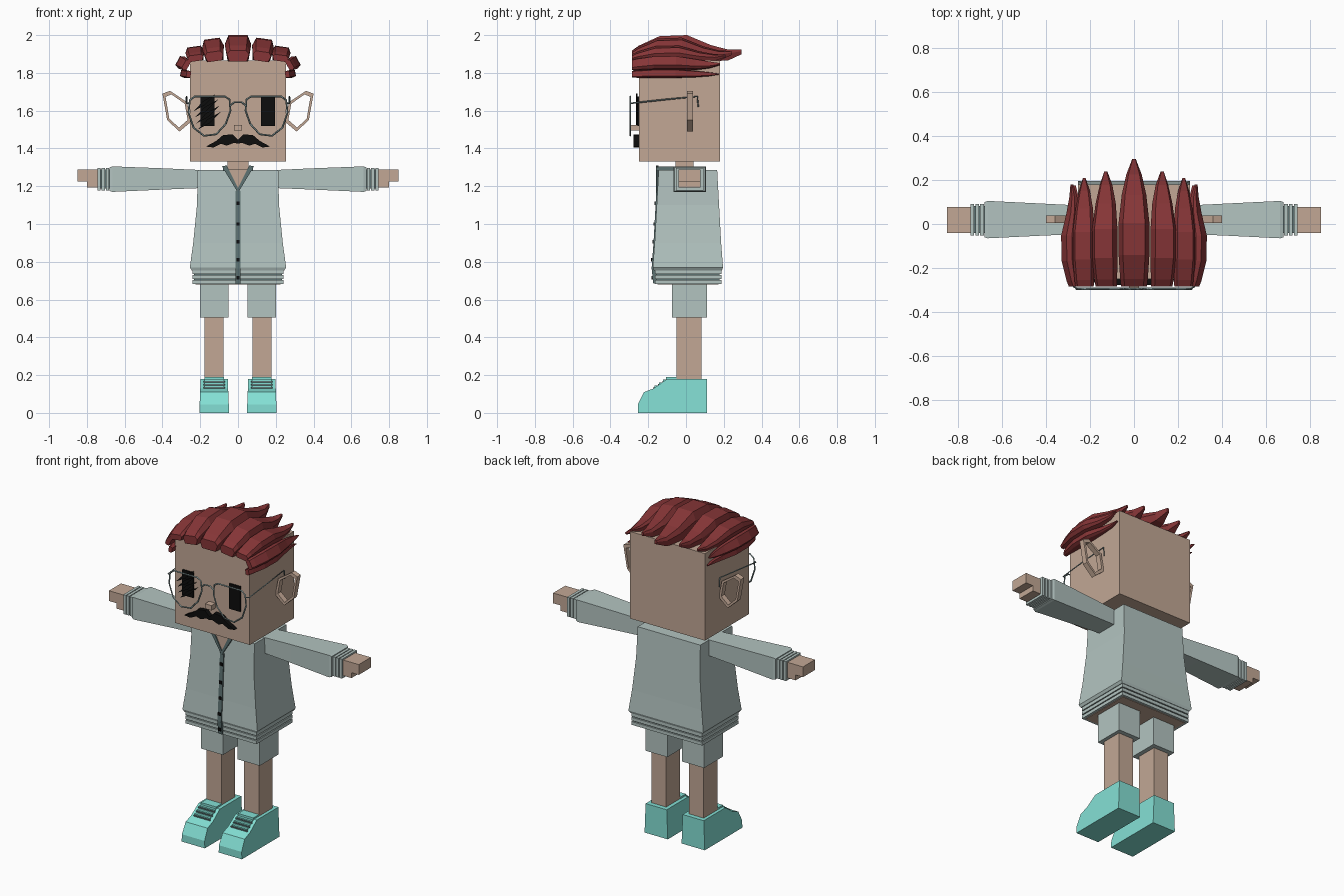
import bpy, bmesh
from math import radians, sin, cos

cube = bpy.data.objects.get("Cube")
if cube:
    bpy.data.objects.remove(cube, do_unlink=True)


def material(name, r, g, b):
    m = bpy.data.materials.new(name)
    m.use_nodes = True
    m.diffuse_color = (r, g, b, 1)
    bsdf = m.node_tree.nodes["Principled BSDF"]
    bsdf.inputs["Base Color"].default_value = (r, g, b, 1)
    bsdf.inputs["Roughness"].default_value = 0.8
    return m


SKIN = material("warm_skin", .54, .39, .30)
SHIRT = material("grey_green_cloth", .45, .55, .53)
TRIM = material("dark_trim", .11, .17, .17)
WIRE = material("glasses_metal", .22, .30, .30)
SHOE = material("turquoise", .23, .74, .66)
HAIR = material("dark_red_hair", .24, .036, .038)
BLACK = material("black", .004, .004, .004)


def loft(name, rings, mat, closed=False):
    """Skin a row of equal-length point rings, capped unless closed."""
    bm = bmesh.new()
    vs = [[bm.verts.new(p) for p in ring] for ring in rings]
    n = len(vs[0])
    pairs = list(zip(vs, vs[1:])) + ([(vs[-1], vs[0])] if closed else [])
    for a, b in pairs:
        for i in range(n):
            j = (i + 1) % n
            bm.faces.new((a[i], a[j], b[j], b[i]))
    if not closed:
        bm.faces.new(vs[0][::-1])
        bm.faces.new(vs[-1])
    bmesh.ops.recalc_face_normals(bm, faces=bm.faces)
    me = bpy.data.meshes.new(name)
    bm.to_mesh(me)
    bm.free()
    me.materials.append(mat)
    ob = bpy.data.objects.new(name, me)
    bpy.context.collection.objects.link(ob)
    return ob


def rect_z(x0, x1, y0, y1, z):
    return [(x0, y0, z), (x1, y0, z), (x1, y1, z), (x0, y1, z)]


def rect_x(x, y0, y1, z0, z1):
    return [(x, y0, z0), (x, y1, z0), (x, y1, z1), (x, y0, z1)]


def box(name, x, y, z, mat):
    return loft(name, [rect_z(*x, *y, h) for h in z], mat)


def plate(name, pts, y0, y1, mat):
    """Front-facing outline in x and z, given depth along y."""
    return loft(name, [[(x, y, z) for x, z in pts] for y in (y0, y1)], mat)


def wire(name, pts, mat, radius=.004, cyclic=False):
    cu = bpy.data.curves.new(name, 'CURVE')
    cu.dimensions = '3D'
    cu.bevel_depth = radius
    cu.bevel_resolution = 0
    cu.use_fill_caps = True
    sp = cu.splines.new('POLY')
    sp.points.add(len(pts) - 1)
    for p, co in zip(sp.points, pts):
        p.co = (*co, 1)
    sp.use_cyclic_u = cyclic
    cu.materials.append(mat)
    ob = bpy.data.objects.new(name, cu)
    bpy.context.collection.objects.link(ob)


def mirror_pts(pts, s):
    return [(s * x, z) for x, z in pts]


# Head, neck and nose
box("head", (-.255, .255), (-.25, .18), (1.33, 1.865), SKIN)
box("neck", (-.055, .055), (-.055, .04), (1.2, 1.34), SKIN)
box("nose", (-.022, .022), (-.29, -.25), (1.495, 1.525), SKIN)

# Moustache
half = [(0, 1.445), (.03, 1.475), (.08, 1.47), (.115, 1.44), (.17, 1.41),
        (.13, 1.405), (.09, 1.425), (.06, 1.415), (.02, 1.43), (0, 1.425)]
for s, side in ((1, "left"), (-1, "right")):
    plate("moustache_" + side, mirror_pts(half, s), -.278, -.25, BLACK)

# Eyes, with slanted lashes over the right one
for x, side in ((.158, "left"), (-.162, "right")):
    box("eye_" + side, (x - .037, x + .037), (-.258, -.25), (1.52, 1.675), BLACK)
for i in range(4):
    x, z = -.235 + .008 * i, 1.605 - .032 * i
    plate("lash_%d" % i, [(x, z - .008), (x + .06, z + .025), (x + .12, z + .085),
                          (x + .05, z + .045)], -.266, -.258, BLACK)

# Hair: arched locks swept back, with stations of (along, width, bottom, top)
STATIONS = [(0, .84, 0, .42), (.06, .9, 0, .6), (.25, 1, 0, .96), (.5, 1, 0, 1),
            (.72, .8, 0, .62), (.88, .5, .05, .45), (1, .12, .28, .45)]


def lock(name, x, z, half_w, height, tip, roll, s=1):
    a = radians(roll)
    rings = []
    for t, w, lo, hi in STATIONS:
        w *= half_w
        lo, hi = lo * height, hi * height
        mid = lo + (hi - lo) * .65
        section = [(-w * .78, lo), (w * .78, lo), (w, mid), (w * .72, hi),
                   (-w * .72, hi), (-w, mid)]
        y = -.285 + t * (tip + .285)
        rings.append([(s * (x + u * cos(a) + v * sin(a)), y,
                       z - u * sin(a) + v * cos(a)) for u, v in section])
    loft(name, rings, HAIR)


lock("hair_centre", 0, 1.86, .07, .14, .295, 0)
for s, side in ((1, "left"), (-1, "right")):
    lock("hair_upper_" + side, .122, 1.862, .058, .12, .24, 8, s)
    lock("hair_outer_" + side, .222, 1.862, .05, .078, .21, 8, s)
    lock("hair_side_" + side, .262, 1.835, .036, .065, .18, 62, s)
    lock("hair_low_" + side, .25, 1.79, .022, .055, .175, 80, s)

# Ears: open angular rings
EAR = [(.40, 1.69), (.36, 1.705), (.27, 1.645), (.25, 1.54), (.31, 1.49), (.375, 1.55)]
cx, cz = .325, 1.6
for s, side in ((1, "left"), (-1, "right")):
    rings = []
    for x, z in EAR:
        xi, zi = cx + (x - cx) * .78, cz + (z - cz) * .82
        rings.append([(s * x, .005, z), (s * x, .038, z), (s * xi, .038, zi), (s * xi, .005, zi)])
    loft("ear_" + side, rings, SKIN, closed=True)

# Glasses
LENS = [(.045, 1.66), (.07, 1.675), (.23, 1.675), (.255, 1.655), (.262, 1.59),
        (.235, 1.51), (.18, 1.467), (.115, 1.475), (.065, 1.53), (.04, 1.6)]
for s, side in ((1, "left"), (-1, "right")):
    wire("lens_rim_" + side, [(s * x, -.295, z) for x, z in LENS], WIRE, .005, True)
    wire("temple_" + side, [(s * .255, -.295, 1.64), (s * .275, -.285, 1.64),
                            (s * .275, -.1, 1.66), (s * .272, .06, 1.675),
                            (s * .272, .065, 1.62)], WIRE, .004)
wire("glasses_bridge", [(-.042, -.295, 1.625), (-.02, -.295, 1.645),
                        (.02, -.295, 1.645), (.042, -.295, 1.625)], WIRE, .005)

# Shirt body: flared, with a ribbed hem
BODY = [(.755, .245, -.17, .19), (.77, .255, -.176, .196), (.9, .237, -.166, .186),
        (1.1, .217, -.155, .175), (1.285, .213, -.145, .165)]
loft("shirt", [rect_z(-w, w, y0, y1, z) for z, w, y0, y1 in BODY], SHIRT)
box("hem_core", (-.232, .232), (-.155, .178), (.688, .76), TRIM)
for i in range(3):
    z = .683 + .026 * i
    box("hem_rib_%d" % i, (-.241, .241), (-.165, .187), (z, z + .02), SHIRT)
box("hips", (-.225, .225), (-.15, .172), (.68, .69), SKIN)

# Open collar, placket and buttons
plate("throat", [(0, 1.175), (.06, 1.29), (-.06, 1.29)], -.154, -.146, SKIN)
for s, side in ((1, "left"), (-1, "right")):
    strip = mirror_pts([(0, 1.165), (.085, 1.305), (.06, 1.31), (0, 1.19)], s)
    plate("collar_front_" + side, strip, -.16, -.145, TRIM)
    x = sorted((s * .058, s * .08))
    box("collar_top_" + side, x, (-.155, .045), (1.28, 1.305), TRIM)
box("collar_back", (-.08, .08), (.04, .06), (1.28, 1.305), TRIM)
placket = [(.685, -.173), (.765, -.182), (.9, -.172), (1.175, -.157)]
loft("placket", [rect_z(-.013, .013, y, y + .03, z) for z, y in placket], TRIM)
for i, (z, y) in enumerate(((.715, -.178), (.81, -.18), (.905, -.173), (1.0, -.168), (1.11, -.162))):
    box("button_%d" % i, (-.009, .009), (y - .004, y + .015), (z - .009, z + .009), BLACK)

SLEEVE = [(.2, -.045, .082, 1.19, 1.286), (.4, -.052, .092, 1.182, 1.295),
          (.665, -.065, .105, 1.17, 1.305), (.68, -.06, .1, 1.175, 1.3)]
LACES = ((-.158, .138), (-.135, .154), (-.112, .171))
SHOE_SIDE = [(-.255, 0), (-.255, .045), (-.222, .11), (-.17, .13), (-.1, .18), (.11, .18), (.11, 0)]
for s, side in ((1, "left"), (-1, "right")):
    def span(a, b):
        return sorted((s * a, s * b))

    # Arm, ribbed cuff and stepped hand
    loft("sleeve_" + side, [rect_x(s * x, *r) for x, *r in SLEEVE], SHIRT)
    box("cuff_core_" + side, span(.67, .742), (-.042, .082), (1.187, 1.288), TRIM)
    for i in range(3):
        x = .683 + .022 * i
        box("cuff_rib_%d_%s" % (i, side), span(x, x + .017), (-.052, .092), (1.178, 1.297), SHIRT)
    box("fingers_" + side, span(.73, .85), (-.04, .077), (1.225, 1.288), SKIN)
    box("palm_" + side, span(.73, .8), (-.04, .077), (1.192, 1.226), SKIN)

    # Leg
    box("shorts_" + side, span(.05, .2), (-.075, .11), (.505, .7), SHIRT)
    box("leg_" + side, span(.077, .178), (-.05, .082), (.15, .51), SKIN)

    # Shoe: side profile, narrowing slightly towards the top
    rings = []
    for d in (-1, 1):
        rings.append([(s * (.126 + d * (.079 - z * .04)), y, z) for y, z in SHOE_SIDE])
    loft("shoe_" + side, rings, SHOE)
    box("shoe_tongue_" + side, span(.075, .178), (-.105, -.05), (.17, .19), SHOE)
    for i, (y, z) in enumerate(LACES):
        box("lace_%d_%s" % (i, side), span(.075, .178), (y - .009, y + .009), (z - .01, z + .006), SHOE)
        box("lace_gap_%d_%s" % (i, side), span(.07, .183), (y - .013, y - .008), (z - .01, z - .001), TRIM)
